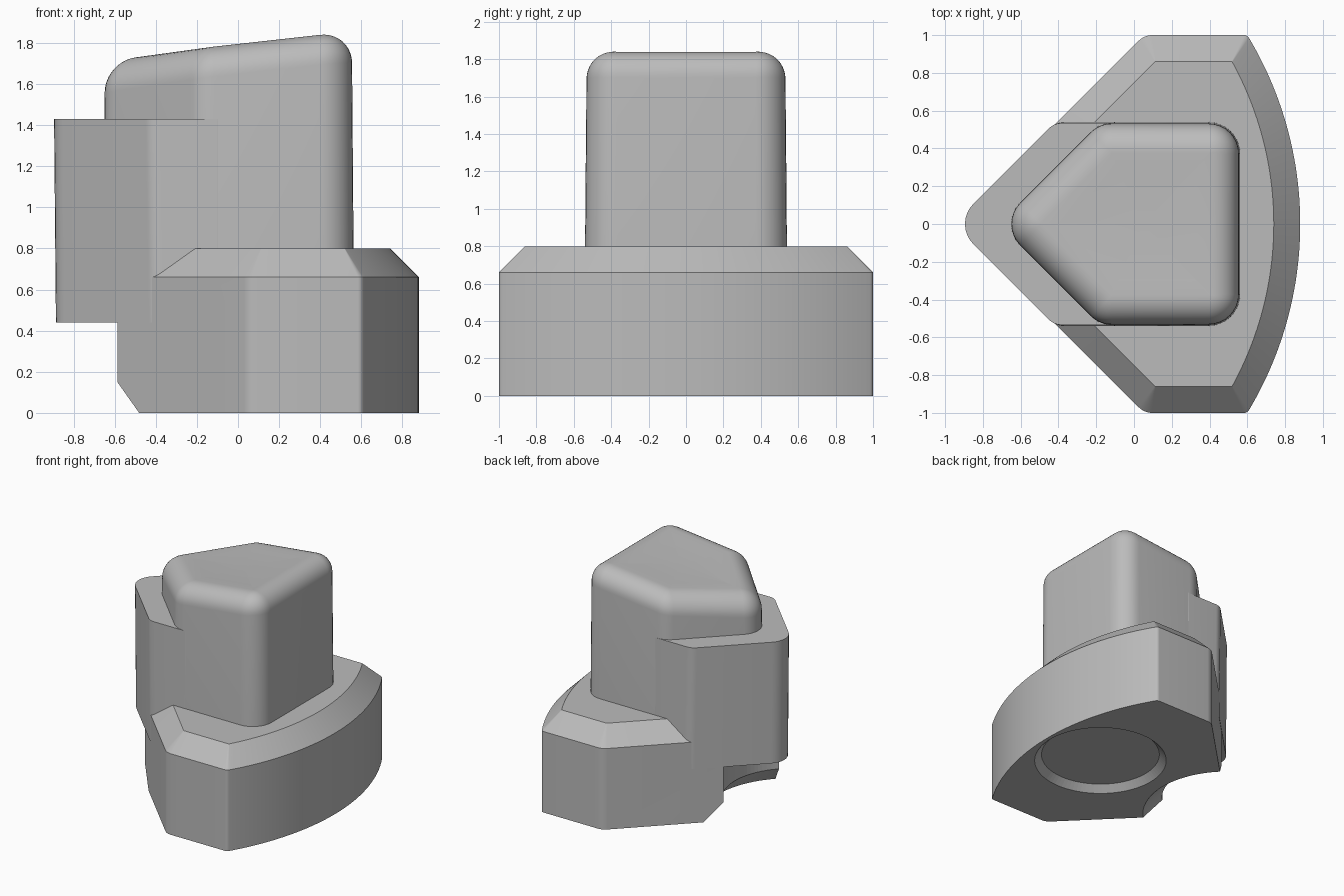
import bpy, bmesh, math
from mathutils import Vector

cube = bpy.data.objects.get("Cube")
if cube:
    bpy.data.objects.remove(cube)

grey = bpy.data.materials.new("grey_plastic")
grey.use_nodes = True
grey.diffuse_color = (0.5, 0.5, 0.5, 1)
grey.node_tree.nodes["Principled BSDF"].inputs["Base Color"].default_value = (0.5, 0.5, 0.5, 1)

ROOT2 = math.sqrt(2)


def rounded(corners, seg=8):
    """Closed 2D outline from (x, y, radius) corners; radius 0 keeps the point."""
    out = []
    for i, (x, y, r) in enumerate(corners):
        p = Vector((x, y))
        if r == 0:
            out.append(p)
            continue
        a = (Vector(corners[i - 1][:2]) - p).normalized()
        b = (Vector(corners[(i + 1) % len(corners)][:2]) - p).normalized()
        half = a.angle(b) / 2
        centre = p + (a + b).normalized() * (r / math.sin(half))
        start = p + a * (r / math.tan(half)) - centre
        end = p + b * (r / math.tan(half)) - centre
        sweep = start.angle_signed(end)
        for k in range(seg + 1):
            t = -sweep * k / seg
            out.append(centre + Vector((start.x * math.cos(t) - start.y * math.sin(t),
                                        start.x * math.sin(t) + start.y * math.cos(t))))
    return out


def loft(name, rings):
    """Skin a stack of equal-length 3D rings and cap both ends."""
    bm = bmesh.new()
    rows = [[bm.verts.new(p) for p in ring] for ring in rings]
    n = len(rows[0])
    for lo, hi in zip(rows, rows[1:]):
        for i in range(n):
            j = (i + 1) % n
            bm.faces.new((lo[i], lo[j], hi[j], hi[i]))
    bm.faces.new(rows[0][::-1])
    bm.faces.new(rows[-1])
    bmesh.ops.recalc_face_normals(bm, faces=bm.faces)
    mesh = bpy.data.meshes.new(name)
    bm.to_mesh(mesh)
    bm.free()
    mesh.materials.append(grey)
    obj = bpy.data.objects.new(name, mesh)
    bpy.context.collection.objects.link(obj)
    return obj


def at(outline, z):
    return [(p.x, p.y, z) for p in outline]


def smooth(obj):
    bpy.ops.object.select_all(action='DESELECT')
    bpy.context.view_layer.objects.active = obj
    obj.select_set(True)
    bpy.ops.object.shade_smooth_by_angle(angle=math.radians(25))


def round_cutter(name, x, profile):
    """Turned cutter from (radius, z) pairs."""
    angles = [math.tau * k / 96 for k in range(96)]
    obj = loft(name, [[(x + r * math.cos(a), r * math.sin(a), z) for a in angles]
                      for r, z in profile])
    obj.hide_render = True
    obj.hide_viewport = True
    return obj


# Base: pointed on one side, a wide arc on the other, chamfered on top
def base_outline(d):
    tip, half, radius, cx = -0.945 + d * ROOT2, 1 - d, 1.925 - d, -1.045
    limit = math.asin(half / radius)
    arc = [(cx + radius * math.cos(t), radius * math.sin(t), 0)
           for t in (limit * k / 24 for k in range(-23, 24))]
    edge = cx + radius * math.cos(limit)
    soft = lambda r: max(r - d, 0.004)
    return rounded([(tip, 0, soft(0.15)), (tip + half, -half, soft(0.1)),
                    (edge, -half, soft(0.03))] + arc +
                   [(edge, half, soft(0.03)), (tip + half, half, soft(0.1))])


base = loft("base", [at(base_outline(0), 0), at(base_outline(0), 0.66),
                     at(base_outline(0.14), 0.8)])

# Round notch under the tip and shallow round recess in the underside
cutters = [round_cutter("notch_cutter", -0.95, [(0.67, -0.01), (0.51, 0.15), (0.51, 0.445)]),
           round_cutter("recess_cutter", 0.34, [(0.52, -0.01), (0.457, 0.053)])]
for cutter in cutters:
    mod = base.modifiers.new(cutter.name, 'BOOLEAN')
    mod.operation = 'DIFFERENCE'
    mod.solver = 'EXACT'
    mod.object = cutter
smooth(base)


# Shoulder: pointed block that runs into the post
def shoulder_outline(tip, half):
    return rounded([(tip, 0, 0.15), (tip + half, -half, 0.1), (-0.1, -half, 0.01),
                    (0.1, -0.4, 0.01), (0.1, 0.4, 0.01), (-0.1, half, 0.01),
                    (tip + half, half, 0.1)])


shoulder = loft("shoulder", [at(shoulder_outline(-0.948, 0.5425), 0.44),
                             at(shoulder_outline(-0.957, 0.5345), 1.43)])
smooth(shoulder)


# Post: five-sided, drafted, with a rolled edge around a sloping dished top
def post_outline(d):
    tip, half, right = -0.715 + d * ROOT2, 0.532 - d, 0.555 - d
    r = 0.16 - d
    return rounded([(tip, 0, r), (tip + half, -half, r), (right, -half, r),
                    (right, half, r), (tip + half, half, r)])


def top_height(p):
    return 1.785 + 0.111 * p.x + 0.07 * p.y ** 2


ROLL = 0.155
rings = [at(post_outline(-0.01), 0.45)]
for k in range(11):
    a = math.pi / 2 * k / 10
    outline = post_outline(ROLL * (1 - math.cos(a)))
    rings.append([(p.x, p.y, top_height(p) - ROLL * (1 - math.sin(a))) for p in outline])
inner = post_outline(ROLL)
middle = Vector((0.05, 0))
for s in (0.8, 0.6, 0.4, 0.2, 0.05):
    points = [middle + (p - middle) * s for p in inner]
    rings.append([(p.x, p.y, top_height(p)) for p in points])
post = loft("post", rings)
smooth(post)
